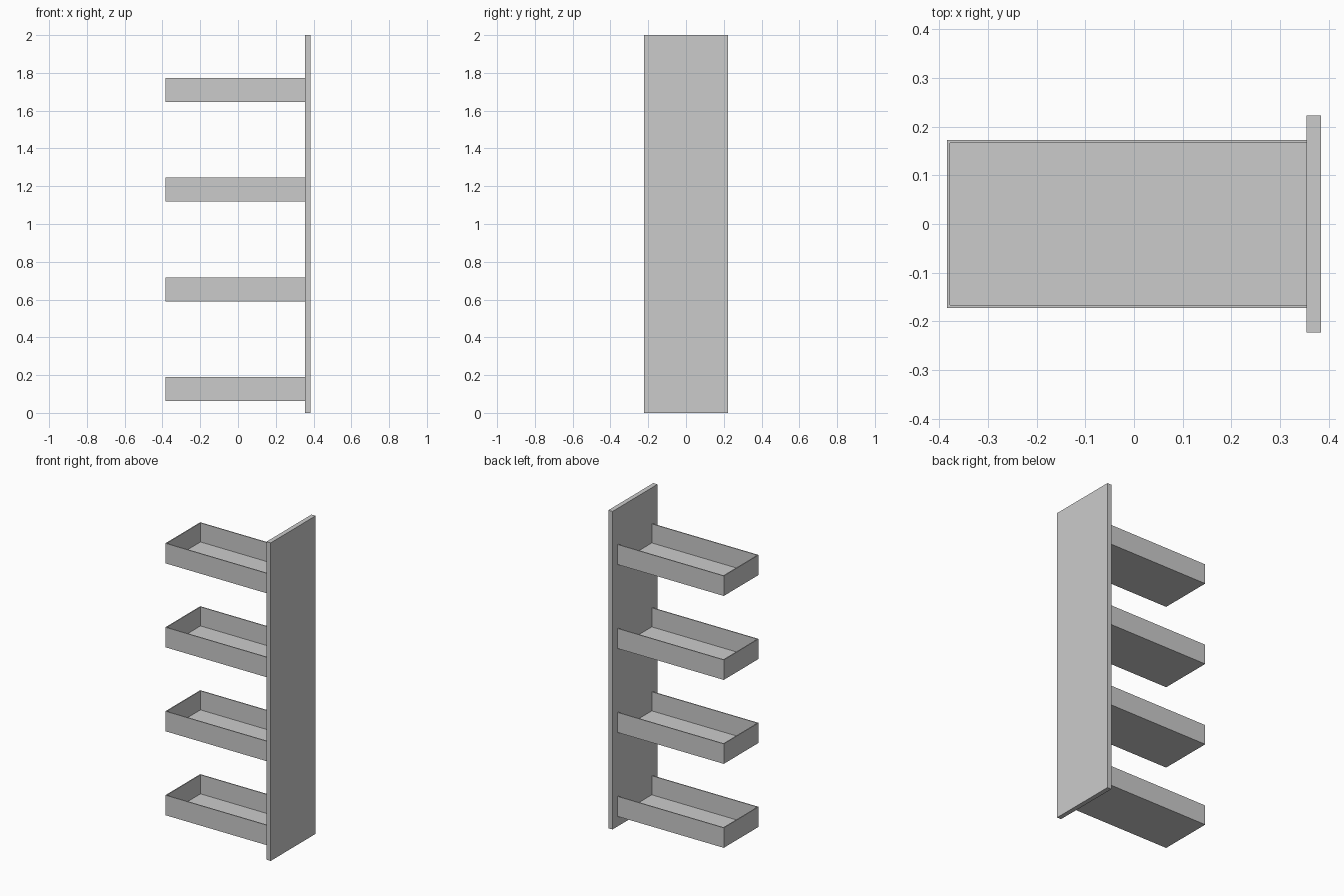
import bpy, bmesh
from mathutils import Vector

if "Cube" in bpy.data.objects:
    bpy.data.objects.remove(bpy.data.objects["Cube"])


def box_object(name, lo, hi, open_dirs=()):
    """Box between two corners, leaving out faces that point along open_dirs."""
    lo, hi = Vector(lo), Vector(hi)
    bm = bmesh.new()
    bmesh.ops.create_cube(bm, size=1)
    bm.normal_update()
    gone = [f for f in bm.faces if any(f.normal.dot(Vector(d)) > 0.9 for d in open_dirs)]
    bmesh.ops.delete(bm, geom=gone, context='FACES')
    for v in bm.verts:
        v.co = Vector([(lo[i] + hi[i]) / 2 + v.co[i] * (hi[i] - lo[i]) for i in range(3)])
    mesh = bpy.data.meshes.new(name)
    bm.to_mesh(mesh)
    bm.free()
    obj = bpy.data.objects.new(name, mesh)
    bpy.context.collection.objects.link(obj)
    return obj


# Tall front panel
box_object("door_panel", (0.355, -0.223, 0), (0.384, 0.223, 2))

# Four thin-walled trays, open at the top and closed off by the panel
for i in range(4):
    z = 0.063 + 0.528 * i
    tray = box_object(f"tray_{i + 1}", (-0.384, -0.173, z), (0.355, 0.173, z + 0.126),
                      open_dirs=((0, 0, 1), (1, 0, 0)))
    wall = tray.modifiers.new("wall_thickness", 'SOLIDIFY')
    wall.thickness = 0.006
    wall.offset = -1
    wall.use_even_offset = True
